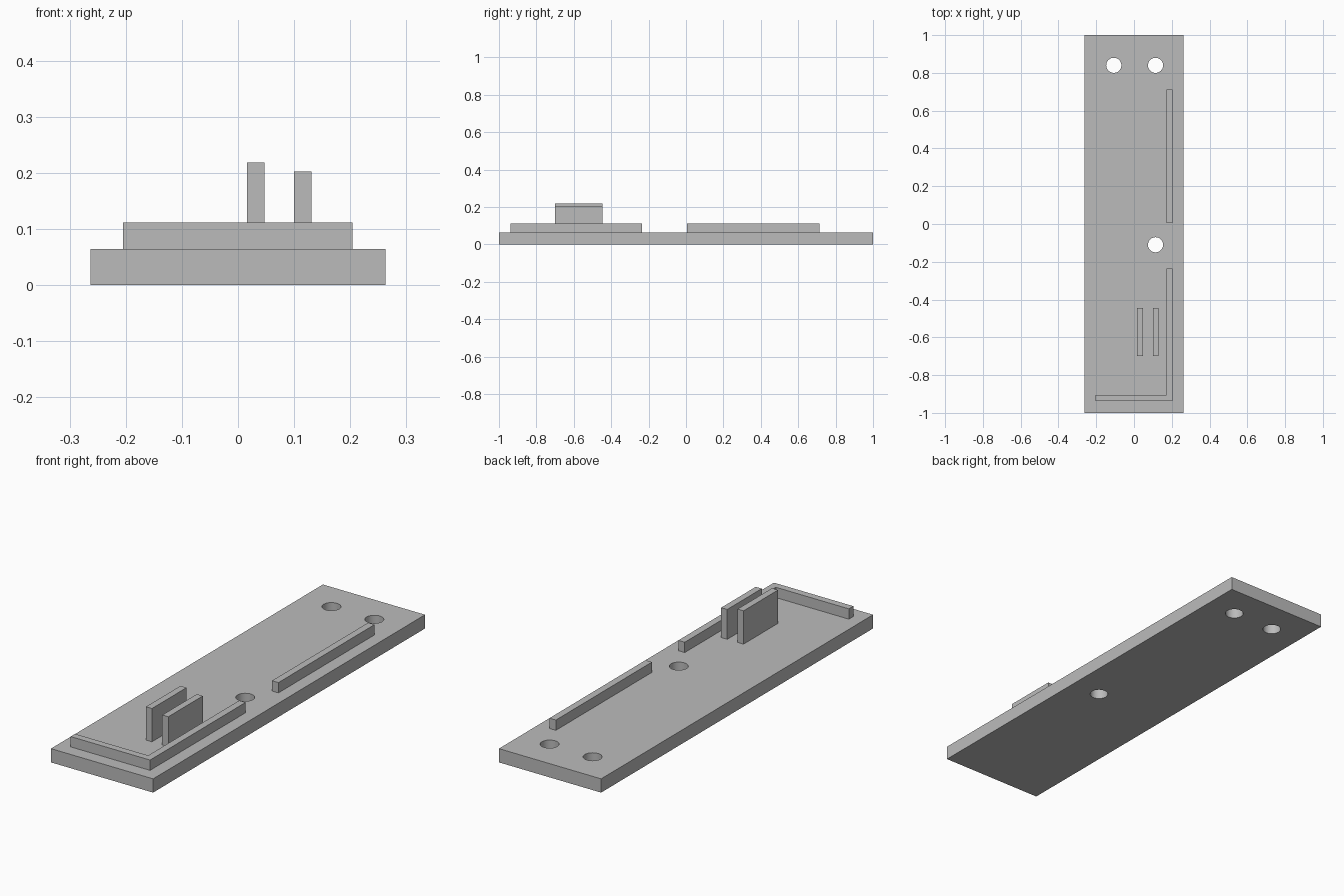
import bpy
import bmesh
import math

cube = bpy.data.objects.get("Cube")
if cube:
    bpy.data.objects.remove(cube, do_unlink=True)

# Single grey finish
grey = bpy.data.materials.new("plain_grey")
grey.use_nodes = True
color = (0.5, 0.5, 0.5, 1)
grey.diffuse_color = color
grey.node_tree.nodes["Principled BSDF"].inputs["Base Color"].default_value = color

BASE_TOP = 0.064
RAIL_TOP = 0.112


def prism(name, outline, z0, z1):
    """Extrude a plan outline from z0 up to z1."""
    bm = bmesh.new()
    face = bm.faces.new([bm.verts.new((x, y, z0)) for x, y in outline])
    top = bmesh.ops.extrude_face_region(bm, geom=[face])["geom"]
    moved = [v for v in top if isinstance(v, bmesh.types.BMVert)]
    bmesh.ops.translate(bm, verts=moved, vec=(0, 0, z1 - z0))
    bmesh.ops.recalc_face_normals(bm, faces=bm.faces)
    mesh = bpy.data.meshes.new(name)
    bm.to_mesh(mesh)
    bm.free()
    mesh.materials.append(grey)
    obj = bpy.data.objects.new(name, mesh)
    bpy.context.collection.objects.link(obj)
    return obj


def block(name, x0, x1, y0, y1, z0, z1):
    return prism(name, [(x0, y0), (x1, y0), (x1, y1), (x0, y1)], z0, z1)


# Base plate with three round through holes
plate = block("base_plate", -0.263, 0.263, -1, 1, 0, BASE_TOP)
for x, y in [(-0.107, 0.84), (0.114, 0.84), (0.114, -0.11)]:
    bpy.ops.mesh.primitive_cylinder_add(vertices=48, radius=0.04, depth=0.3, location=(x, y, 0))
    cutter = bpy.context.object
    cutter.name = "hole_cutter"
    cutter.data.materials.append(grey)
    bpy.ops.object.select_all(action="DESELECT")
    bpy.context.view_layer.objects.active = plate
    plate.select_set(True)
    cut = plate.modifiers.new("hole", "BOOLEAN")
    cut.operation = "DIFFERENCE"
    cut.solver = "EXACT"
    cut.object = cutter
    bpy.ops.object.modifier_apply(modifier=cut.name)
    bpy.data.objects.remove(cutter, do_unlink=True)
bpy.ops.object.shade_smooth_by_angle(angle=math.radians(30))

# Raised rails: a straight rear one and an L-shaped front one
block("rear_rail", 0.171, 0.204, 0.006, 0.713, BASE_TOP, RAIL_TOP)
prism("corner_rail", [(-0.205, -0.938), (0.204, -0.938), (0.204, -0.235),
                      (0.171, -0.235), (0.171, -0.905), (-0.205, -0.905)],
      BASE_TOP, RAIL_TOP)

# Pair of upright fins, the inner one slightly taller
block("inner_fin", 0.016, 0.047, -0.70, -0.446, BASE_TOP, 0.219)
block("outer_fin", 0.1, 0.131, -0.70, -0.446, BASE_TOP, 0.203)
